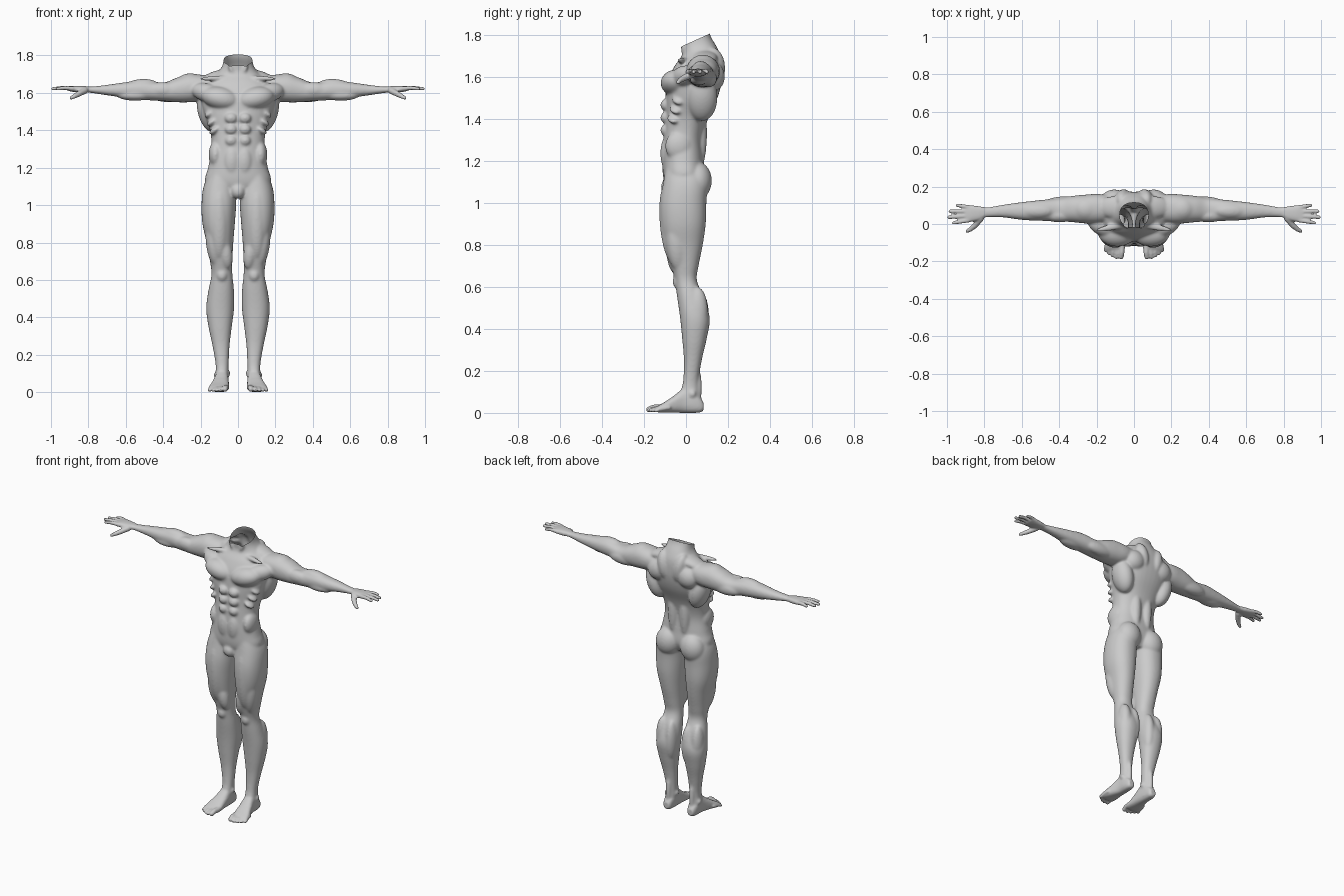
import bpy, bmesh, math
from mathutils import Vector, Matrix

bm = bmesh.new()


def spline(rows, steps=5):
    """Catmull-Rom interpolation of cross-section rows."""
    out = []
    for i in range(len(rows) - 1):
        a, b = rows[max(i - 1, 0)], rows[i]
        c, d = rows[i + 1], rows[min(i + 2, len(rows) - 1)]
        for s in range(steps):
            t = s / steps
            out.append([0.5 * (2 * q + (r - p) * t + (2 * p - 5 * q + 4 * r - w) * t * t
                               + (3 * q - p - 3 * r + w) * t ** 3)
                        for p, q, r, w in zip(a, b, c, d)])
    return out + [list(rows[-1])]


def loft(axis, rows, power=2.2, n=40):
    """Rows: position on axis, then min/max of the two other axes."""
    rings = []
    for t, a0, a1, b0, b1 in spline(rows):
        ring = []
        for k in range(n):
            an = 2 * math.pi * k / n
            c, s = math.cos(an), math.sin(an)
            u = (a0 + a1) / 2 + (a1 - a0) / 2 * math.copysign(abs(c) ** (2 / power), c)
            v = (b0 + b1) / 2 + (b1 - b0) / 2 * math.copysign(abs(s) ** (2 / power), s)
            ring.append(bm.verts.new({'x': (t, u, v), 'y': (u, t, v), 'z': (u, v, t)}[axis]))
        rings.append(ring)
    for r, q in zip(rings, rings[1:]):
        for k in range(n):
            bm.faces.new((r[k], r[(k + 1) % n], q[(k + 1) % n], q[k]))
    bm.faces.new(rings[0])
    bm.faces.new(rings[-1])


def blob(pos, size, rot=(0, 0, 0)):
    """Ellipsoid muscle; rot in degrees."""
    m = Matrix.Translation(pos)
    for ang, ax in zip(rot, 'XYZ'):
        m = m @ Matrix.Rotation(math.radians(ang), 4, ax)
    m = m @ Matrix.Diagonal((*size, 1))
    bmesh.ops.create_uvsphere(bm, u_segments=28, v_segments=16, radius=1, matrix=m)


def digit(points, r0, r1):
    """Tapered chain of rounded segments."""
    pts = [Vector(p) for p in points]
    n = len(pts) - 1
    for i, p in enumerate(pts):
        r = r0 + (r1 - r0) * i / n
        blob(p, (r, r, r))
        if i < n:
            d = pts[i + 1] - p
            m = Matrix.Translation(p + d / 2) @ d.to_track_quat('Z', 'Y').to_matrix().to_4x4()
            bmesh.ops.create_cone(bm, cap_ends=True, segments=16, radius1=r,
                                  radius2=r + (r1 - r0) / n, depth=d.length, matrix=m)


# Leg
loft('z', [(.02, .055, .117, -.02, .07), (.08, .052, .12, -.03, .066), (.15, .05, .12, -.014, .06),
           (.25, .045, .137, -.01, .075), (.35, .033, .158, -.018, .098), (.45, .021, .17, -.028, .113),
           (.55, .022, .157, -.042, .085), (.63, .03, .142, -.053, .052), (.70, .03, .15, -.072, .06),
           (.80, .025, .168, -.103, .08), (.90, .017, .19, -.12, .094), (1.0, .01, .195, -.123, .097),
           (1.1, .01, .184, -.108, .1), (1.2, .03, .14, -.09, .07)])
blob((.06, .06, .46), (.038, .05, .13))                      # inner calf
blob((.125, .055, .48), (.04, .05, .12))                     # outer calf
blob((.065, -.055, .74), (.036, .036, .085), (8, 8, 0))      # inner thigh
blob((.13, -.045, .80), (.042, .05, .13), (6, 6, 0))         # outer thigh
blob((.1, -.08, .90), (.05, .045, .19), (5, 0, 0))           # front thigh
blob((.086, -.038, .625), (.03, .026, .035))                 # kneecap
blob((.088, -.02, .56), (.022, .024, .03))
blob((.117, .03, .09), (.014, .018, .018))                   # ankle bones
blob((.054, .02, .1), (.014, .018, .018))
blob((.085, .06, .12), (.016, .016, .09))                    # heel tendon

# Foot and toes
loft('y', [(.083, .07, .105, .012, .05), (.07, .06, .113, .003, .07), (.04, .054, .12, 0, .1),
           (-.01, .05, .124, 0, .115), (-.06, .049, .138, .001, .08), (-.1, .048, .152, .001, .053),
           (-.13, .05, .157, .002, .036), (-.145, .056, .15, .006, .026)], 2.6)
for x, y, r in ((.066, -.175, .016), (.091, -.178, .0115), (.112, -.169, .011),
                (.131, -.157, .0105), (.149, -.142, .0105)):
    digit([(x * .96, y + .06, .025), (x, y + .02, r + .008), (x + .003, y, r)], r, r * .9)

# Arm
loft('x', [(.08, .03, .14, 1.59, 1.68), (.18, .005, .16, 1.56, 1.695), (.26, .003, .157, 1.55, 1.70),
           (.33, .01, .15, 1.55, 1.68), (.40, .014, .138, 1.556, 1.655), (.5, .017, .128, 1.562, 1.667),
           (.6, .022, .117, 1.573, 1.657), (.7, .035, .103, 1.587, 1.643), (.78, .036, .09, 1.599, 1.634),
           (.82, .03, .092, 1.603, 1.634)])
blob((.255, .08, 1.632), (.085, .075, .073))                 # deltoid
blob((.40, .045, 1.615), (.09, .036, .042))                  # biceps
blob((.37, .11, 1.592), (.11, .038, .042))                   # triceps
blob((.52, .07, 1.64), (.09, .04, .034), (0, 5, 0))          # forearm
blob((.55, .06, 1.588), (.1, .042, .03))

# Hand
loft('x', [(.80, .034, .09, 1.603, 1.634), (.83, .02, .095, 1.601, 1.637), (.87, .012, .1, 1.604, 1.638),
           (.90, .01, .1, 1.609, 1.635), (.91, .018, .093, 1.613, 1.63)], 2.6)
for y0, y1, tip in ((.02, .006, .965), (.044, .036, .99), (.067, .068, .983), (.09, .1, .945)):
    digit([(.885, y0, 1.623), ((.885 + tip) / 2, (y0 + y1) / 2, 1.627), (tip, y1, 1.622)], .0125, .0095)
digit([(.82, .03, 1.612), (.85, -.008, 1.595), (.873, -.028, 1.583), (.892, -.038, 1.573)], .018, .01)

# Torso muscles
blob((.09, -.045, 1.57), (.105, .076, .062), (0, -12, 0))    # chest
blob((.165, -.015, 1.6), (.09, .05, .05), (0, -15, 25))
for z, w in ((1.465, .034), (1.405, .033), (1.345, .032)):   # abdominals
    blob((.037, -.096, z), (w, .026, .029))
blob((.033, -.088, 1.235), (.045, .034, .085))               # lower belly
blob((.12, -.035, 1.27), (.037, .065, .07))                  # flanks
for i in range(3):                                           # ribs
    blob((.125 + .013 * i, -.06 + .012 * i, 1.40 + .045 * i), (.035, .03, .016), (0, 35, 20))
blob((.155, .075, 1.50), (.06, .075, .115), (0, 15, 0))      # lats
blob((.105, .125, 1.60), (.075, .06, .07), (0, 25, 0))       # shoulder blades
blob((.055, .125, 1.64), (.045, .062, .1), (0, 10, 0))       # upper back
blob((.10, .09, 1.69), (.1, .06, .032), (0, 14, 0))          # trapezius
blob((.042, .065, 1.33), (.036, .035, .17))                  # lower back
blob((.088, .055, 1.105), (.08, .068, .09), (0, -10, 0))     # buttocks
blob((.11, -.015, 1.678), (.1, .018, .014), (0, 2, -12))     # collar bone
blob((.03, -.005, 1.71), (.014, .016, .06), (15, 20, 0))     # neck tendon

# Mirror everything so far
copy = bmesh.ops.duplicate(bm, geom=bm.verts[:] + bm.edges[:] + bm.faces[:])['geom']
bmesh.ops.scale(bm, vec=(-1, 1, 1), verts=[g for g in copy if isinstance(g, bmesh.types.BMVert)])

# Trunk and neck
loft('z', [(1.055, -.07, .07, -.085, .06), (1.12, -.172, .172, -.108, .09), (1.2, -.16, .16, -.112, .085),
           (1.3, -.142, .142, -.108, .08), (1.4, -.15, .15, -.1, .105), (1.5, -.185, .185, -.098, .15),
           (1.58, -.2, .2, -.088, .17), (1.65, -.18, .18, -.055, .172), (1.7, -.12, .12, -.02, .165),
           (1.745, -.084, .084, -.018, .145), (1.80, -.075, .075, -.02, .115), (1.87, -.075, .075, -.01, .11)], 2.3)
blob((0, -.082, 1.075), (.04, .038, .042))                   # groin
bmesh.ops.recalc_face_normals(bm, faces=bm.faces[:])

mesh = bpy.data.meshes.new("body")
bm.to_mesh(mesh)
bm.free()
body = bpy.data.objects.new("body", mesh)
bpy.context.collection.objects.link(body)

# Fuse the parts into one skin
rem = body.modifiers.new("fuse", 'REMESH')
rem.mode = 'VOXEL'
rem.voxel_size = 0.0055
bpy.context.view_layer.objects.active = body
body.select_set(True)
bpy.ops.object.modifier_apply(modifier=rem.name)

# Soften the muscles, keep hands and toes crisp, open the neck
bm = bmesh.new()
bm.from_mesh(body.data)
soft = [v for v in bm.verts if abs(v.co.x) < .8 and v.co.z > .07]
for i in range(10):
    bmesh.ops.smooth_vert(bm, verts=bm.verts[:] if i < 2 else soft, factor=.5,
                          use_axis_x=True, use_axis_y=True, use_axis_z=True)
bmesh.ops.bisect_plane(bm, geom=bm.verts[:] + bm.edges[:] + bm.faces[:], plane_co=(0, .04, 1.772),
                       plane_no=(0, -.45, 1), clear_outer=True)
low = min(v.co.z for v in bm.verts)
bmesh.ops.translate(bm, vec=(0, 0, -low), verts=bm.verts[:])
for f in bm.faces:
    f.smooth = True
bm.to_mesh(body.data)
bm.free()
